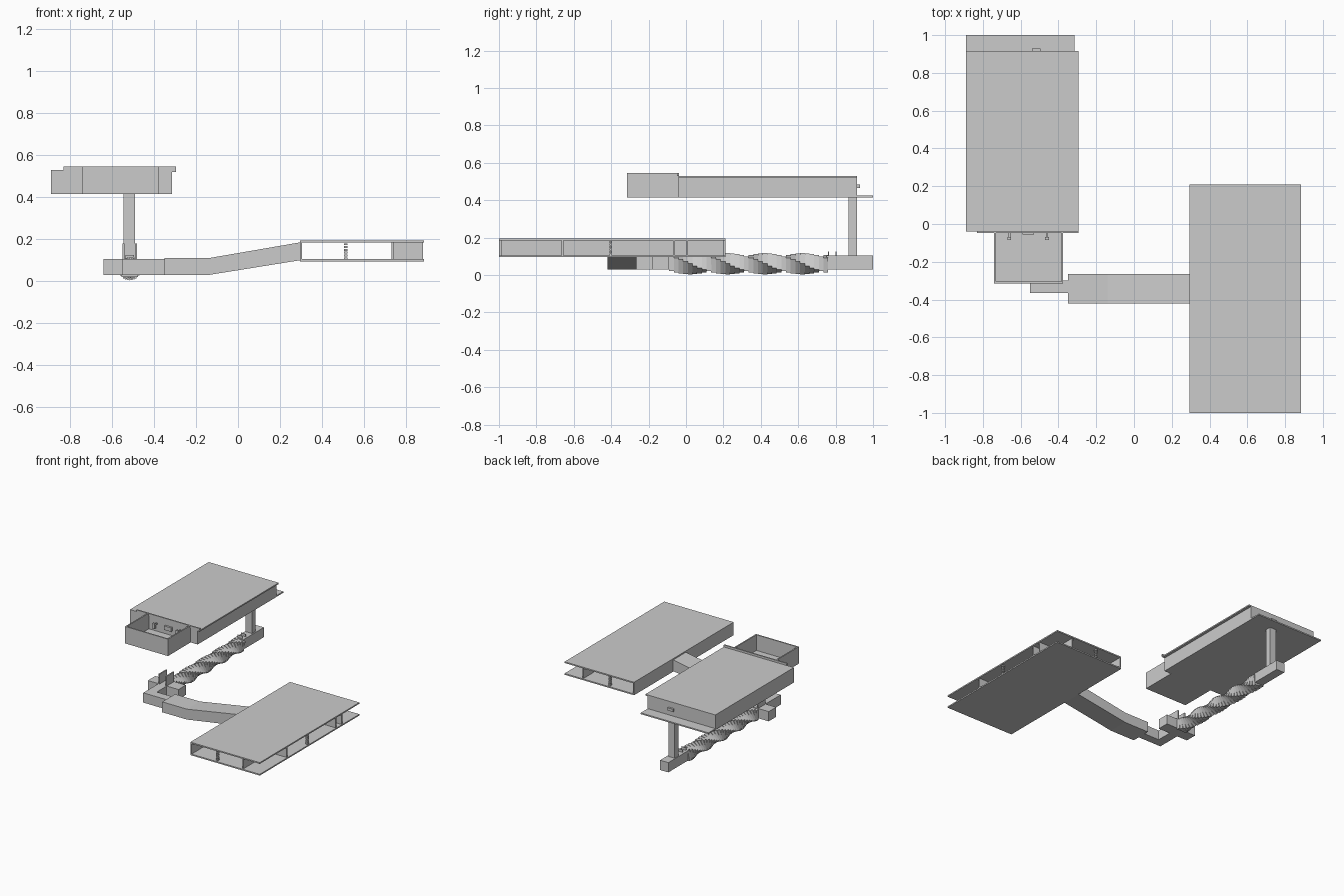
import bpy, bmesh
from math import radians
from mathutils import Matrix, Vector

cube = bpy.data.objects.get("Cube")
if cube:
    bpy.data.objects.remove(cube, do_unlink=True)


def finish(name, bm):
    bmesh.ops.recalc_face_normals(bm, faces=bm.faces)
    mesh = bpy.data.meshes.new(name)
    bm.to_mesh(mesh)
    bm.free()
    obj = bpy.data.objects.new(name, mesh)
    bpy.context.collection.objects.link(obj)
    return obj


def add_box(bm, x, y, z):
    """Add a box given its (min, max) range on each axis."""
    size = [b - a for a, b in (x, y, z)]
    middle = [(a + b) / 2 for a, b in (x, y, z)]
    bmesh.ops.create_cube(bm, size=1, matrix=Matrix.Translation(middle) @ Matrix.Diagonal((*size, 1)))


def box(name, x, y, z):
    bm = bmesh.new()
    add_box(bm, x, y, z)
    return finish(name, bm)


def boxes(name, ranges):
    bm = bmesh.new()
    for r in ranges:
        add_box(bm, *r)
    return finish(name, bm)


def prism(name, profile, y0, y1):
    """Extrude an xz profile along y."""
    bm = bmesh.new()
    face = bm.faces.new([bm.verts.new((x, y0, z)) for x, z in profile])
    out = bmesh.ops.extrude_face_region(bm, geom=[face])
    verts = [v for v in out["geom"] if isinstance(v, bmesh.types.BMVert)]
    bmesh.ops.translate(bm, verts=verts, vec=(0, y1 - y0, 0))
    return finish(name, bm)


T = 0.01  # sheet thickness

# Low platform: two sheets held apart by walls and posts
PX, PY = (0.295, 0.885), (-1.0, 0.21)
PZ = (0.105, 0.185)
box("platform_bottom", PX, PY, (0.095, 0.105))
box("platform_top", PX, PY, (0.185, 0.195))
box("platform_inner_wall", (0.295, 0.305), PY, PZ)
boxes("platform_dividers", [
    ((0.73, 0.74), (-0.99, 0.2), PZ),
    ((0.74, 0.88), (-0.665, -0.655), PZ),
    ((0.74, 0.88), (-0.07, -0.06), PZ),
    ((0.74, 0.88), (0.0, 0.01), PZ),
])

# Stacked rungs standing between the sheets
rungs = bmesh.new()
for i in range(6):
    z = PZ[0] + 0.0133 * i
    add_box(rungs, (0.505, 0.52), (-0.99, -0.97), (z, z + 0.009))
    add_box(rungs, (0.505, 0.52), (0.18, 0.2), (z, z + 0.009))
    add_box(rungs, (0.86, 0.88), (-0.41, -0.395), (z, z + 0.009))
finish("platform_rungs", rungs)

# Bent arm carrying the platform
prism("arm", [(-0.35, 0.03), (-0.14, 0.03), (0.295, 0.1),
              (0.295, 0.185), (-0.14, 0.11), (-0.35, 0.11)], -0.42, -0.265)

# Elbow and cross bar with two upright plates
AX, AZ = -0.515, 0.06
BX, BZ = (AX - 0.035, AX + 0.035), (0.03, 0.105)
box("elbow", (-0.55, -0.35), (-0.365, -0.3), BZ)
box("elbow_link", BX, (-0.3, -0.18), BZ)
box("cross_bar", (-0.64, -0.38), (-0.18, -0.09), BZ)
for side, x in (("right", BX[0]), ("left", BX[1] - T)):
    box(f"{side}_upright_plate", (x, x + T), (-0.18, -0.09), (0.105, 0.18))

# Stepped twisted shaft made of turned square slices
STEP, START, COUNT = 0.025, -0.09, 34
shaft = bmesh.new()
for i in range(COUNT):
    place = (Matrix.Translation((AX, START + STEP * (i + 0.5), AZ))
             @ Matrix.Rotation(radians(11.25 * i), 4, 'Y')
             @ Matrix.Diagonal((0.08, STEP, 0.08, 1)))
    bmesh.ops.create_cube(shaft, size=1, matrix=place)
finish("twisted_shaft", shaft)

# Rear bar and post
box("rear_bar", BX, (0.75, 1.0), BZ)
box("post", (-0.545, -0.49), (0.87, 0.915), (0.1, 0.42))
pins = bmesh.new()
for y in (0.76, 0.8):
    add_box(pins, (AX - 0.02, AX + 0.02), (y, y + 0.004), (0.105, 0.125))
finish("bar_pins", pins)

# Raised case
CX, CY, CZ = (-0.89, -0.315), (-0.04, 0.915), (0.425, 0.52)
box("case_bottom", CX, (CY[0], 1.0), (0.415, 0.425))
box("case_top", (-0.89, -0.295), CY, (0.52, 0.53))
boxes("case_walls", [
    ((CX[0], CX[0] + T), CY, CZ),
    ((CX[1] - T, CX[1]), CY, CZ),
    ((CX[0] + T, CX[1] - T), (CY[0], CY[0] + T), CZ),
    ((CX[0] + T, CX[1] - T), (CY[1] - T, CY[1]), CZ),
])
box("case_front_lip", (-0.83, -0.295), (-0.047, -0.037), (0.528, 0.546))
box("rear_handle", (-0.54, -0.495), (0.915, 0.93), (0.465, 0.485))

# Open tray in front of the case
TX, TY, TZ = (-0.74, -0.375), (-0.315, -0.04), (0.415, 0.545)
boxes("tray", [
    (TX, TY, (0.415, 0.425)),
    ((TX[0], TX[0] + T), TY, TZ),
    ((TX[1] - T, TX[1]), TY, TZ),
    (TX, (TY[0], TY[0] + T), TZ),
])

# Small hooks on the case front
for side, x in (("right", -0.66), ("left", -0.46)):
    boxes(f"{side}_hook", [
        ((x - 0.005, x + 0.005), (-0.08, -0.04), (0.48, 0.49)),
        ((x - 0.01, x + 0.01), (-0.085, -0.07), (0.46, 0.5)),
    ])
box("latch", (-0.59, -0.53), (-0.055, -0.04), (0.46, 0.49))
